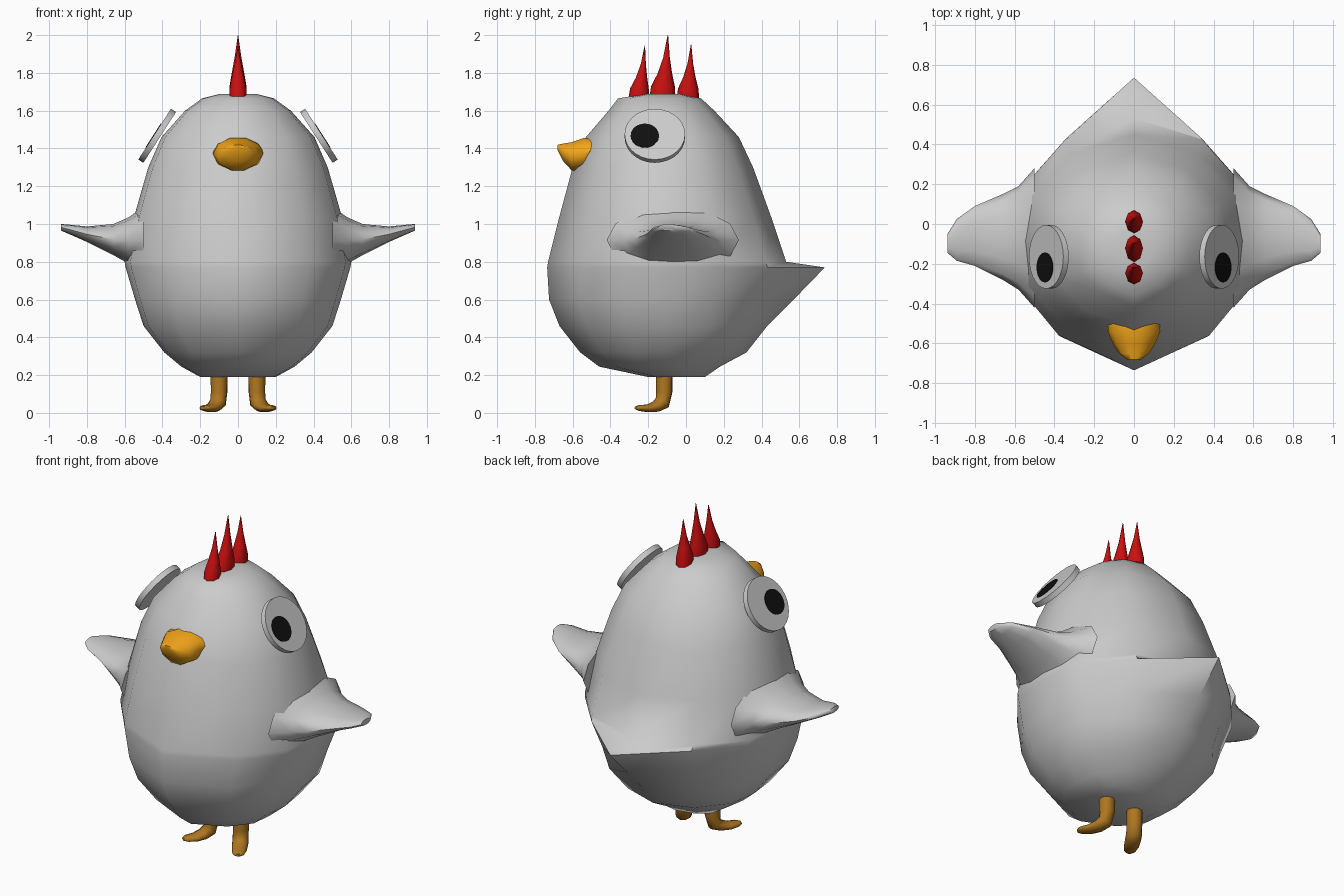
import bpy, bmesh, math
from mathutils import Vector

if "Cube" in bpy.data.objects:
    bpy.data.objects.remove(bpy.data.objects["Cube"])

def material(name, rgb):
    m = bpy.data.materials.new(name)
    m.diffuse_color = (*rgb, 1)
    m.use_nodes = True
    m.node_tree.nodes["Principled BSDF"].inputs["Base Color"].default_value = m.diffuse_color
    return m

ORANGE = material("beak_orange", (0.9, 0.38, 0.01))
BROWN = material("leg_orange", (0.42, 0.18, 0.015))
RED = material("comb_red", (0.6, 0.005, 0.005))
BLACK = material("pupil_black", (0.005, 0.005, 0.005))

def loft(name, rings, mat=None, angle=60):
    """Skin a list of equal-length point rings and cap both ends."""
    bm = bmesh.new()
    vs = [[bm.verts.new(p) for p in r] for r in rings]
    n = len(rings[0])
    for a, b in zip(vs, vs[1:]):
        for i in range(n):
            j = (i + 1) % n
            bm.faces.new((a[i], a[j], b[j], b[i]))
    bm.faces.new(vs[0])
    bm.faces.new(vs[-1])
    bmesh.ops.recalc_face_normals(bm, faces=bm.faces)
    me = bpy.data.meshes.new(name)
    bm.to_mesh(me)
    bm.free()
    ob = bpy.data.objects.new(name, me)
    bpy.context.collection.objects.link(ob)
    if mat:
        me.materials.append(mat)
    bpy.ops.object.select_all(action='DESELECT')
    bpy.context.view_layer.objects.active = ob
    ob.select_set(True)
    bpy.ops.object.shade_smooth_by_angle(angle=math.radians(angle))
    return ob

def ellipse(c, u, v, n):
    c, u, v = Vector(c), Vector(u), Vector(v)
    return [c + u * math.cos(2 * math.pi * i / n) + v * math.sin(2 * math.pi * i / n)
            for i in range(n)]

# Body: z, half width, front y, back y, y of the back centre point (tail)
levels = [(.19, .2, -.2, .1, .1), (.245, .3, -.46, .18, .18), (.32, .39, -.56, .32, .32),
          (.46, .5, -.67, .43, .43), (.6, .545, -.725, .47, .57), (.77, .595, -.735, .54, .735),
          (.8, .6, -.73, .53, .53), (1.04, .55, -.67, .45, .45), (1.3, .475, -.6, .355, .355),
          (1.46, .405, -.53, .28, .28), (1.6, .28, -.41, .15, .15),
          (1.665, .19, -.36, .08, .08), (1.688, .1, -.22, -.02, -.02)]
half = [(.63, -.73), (.95, -.36), (1, .05), (.93, .45), (.57, .83)]
rings = []
for z, w, f, b, tail in levels:
    cy, d = (f + b) / 2, (b - f) / 2
    right = [(x * w, cy + y * d, z) for x, y in half]
    left = [(-x, y, zz) for x, y, zz in reversed(right)]
    rings.append([(0, f, z)] + right + [(0, tail, z)] + left)
loft("body", rings)

# Beak: y, half width, bottom z, top z
loft("beak", [ellipse((0, y, (a + b) / 2), (w, 0, 0), (0, 0, (b - a) / 2), 10)
              for y, w, a, b in [(-.485, .13, 1.34, 1.45), (-.54, .132, 1.28, 1.46),
                                 (-.605, .105, 1.28, 1.437), (-.65, .075, 1.33, 1.428),
                                 (-.68, .035, 1.39, 1.42)]], ORANGE)

# Comb spikes: base y, base radius, tip y, tip z
for i, (y, r, ty, tz) in enumerate([(-.25, .055, -.218, 1.945), (-.125, .07, -.096, 2.0),
                                    (.01, .06, .027, 1.95)]):
    h = tz - 1.66
    loft(f"comb_spike_{i + 1}",
         [ellipse((0, y + (ty - y) * t, 1.66 + h * k), (.045 * sx, 0, 0), (0, r * sy, 0), 8)
          for k, t, sx, sy in [(0, 0, .95, 1), (.2, .1, 1, .9), (.4, .45, .75, .55),
                               (.65, .75, .4, .25), (1, 1, .02, .02)]], RED)

for s, side in ((1, "left"), (-1, "right")):
    # Wings: x, bottom z, top z, front y, back y
    loft(side + "_wing",
         [ellipse((s * x, (f + b) / 2, (lo + hi) / 2), (0, (b - f) / 2, 0),
                  (0, 0, (hi - lo) / 2), 12)
          for x, lo, hi, f, b in [(.5, .74, 1.09, -.42, .28), (.58, .79, 1.035, -.33, .19),
                                  (.66, .835, 1.0, -.28, .15), (.8, .905, .987, -.21, .09),
                                  (.89, .945, .996, -.185, .025),
                                  (.937, .965, 1.0, -.145, -.05)]])

    # Eyes: tilted flat discs with an off-centre pupil
    n = Vector((s * .84, 0, .54))
    up = Vector((-s * .54, 0, .84))
    fwd = Vector((0, 1, 0))
    c = Vector((s * .428, -.165, 1.467))
    loft(side + "_eye", [ellipse(c + n * k, fwd * .16, up * .16, 28) for k in (-.016, .016)],
         angle=40)
    p = c + fwd * -.053 - up * .01
    loft(side + "_pupil", [ellipse(p + n * k, fwd * .075, up * .075, 24)
                           for k in (.005, .019)], BLACK, 40)

    # Legs: distance along the foot, z, half width, half height, bend in degrees
    d = Vector((s * .5, -.866, 0))
    across = Vector((s * .866, .5, 0))
    base = Vector((s * .1, -.115, 0))
    rings = []
    for t, z, w, hh, a in [(0, .26, .046, .046, 0), (0, .11, .044, .044, 0),
                           (.012, .055, .045, .042, 40), (.05, .034, .045, .03, 75),
                           (.1, .024, .042, .021, 90), (.15, .026, .034, .016, 90),
                           (.172, .026, .016, .009, 90)]:
        a = math.radians(a)
        lift = d * math.cos(a) + Vector((0, 0, math.sin(a)))
        rings.append(ellipse(base + d * t + Vector((0, 0, z)), across * w, lift * hh, 10))
    loft(side + "_leg", rings, BROWN)
